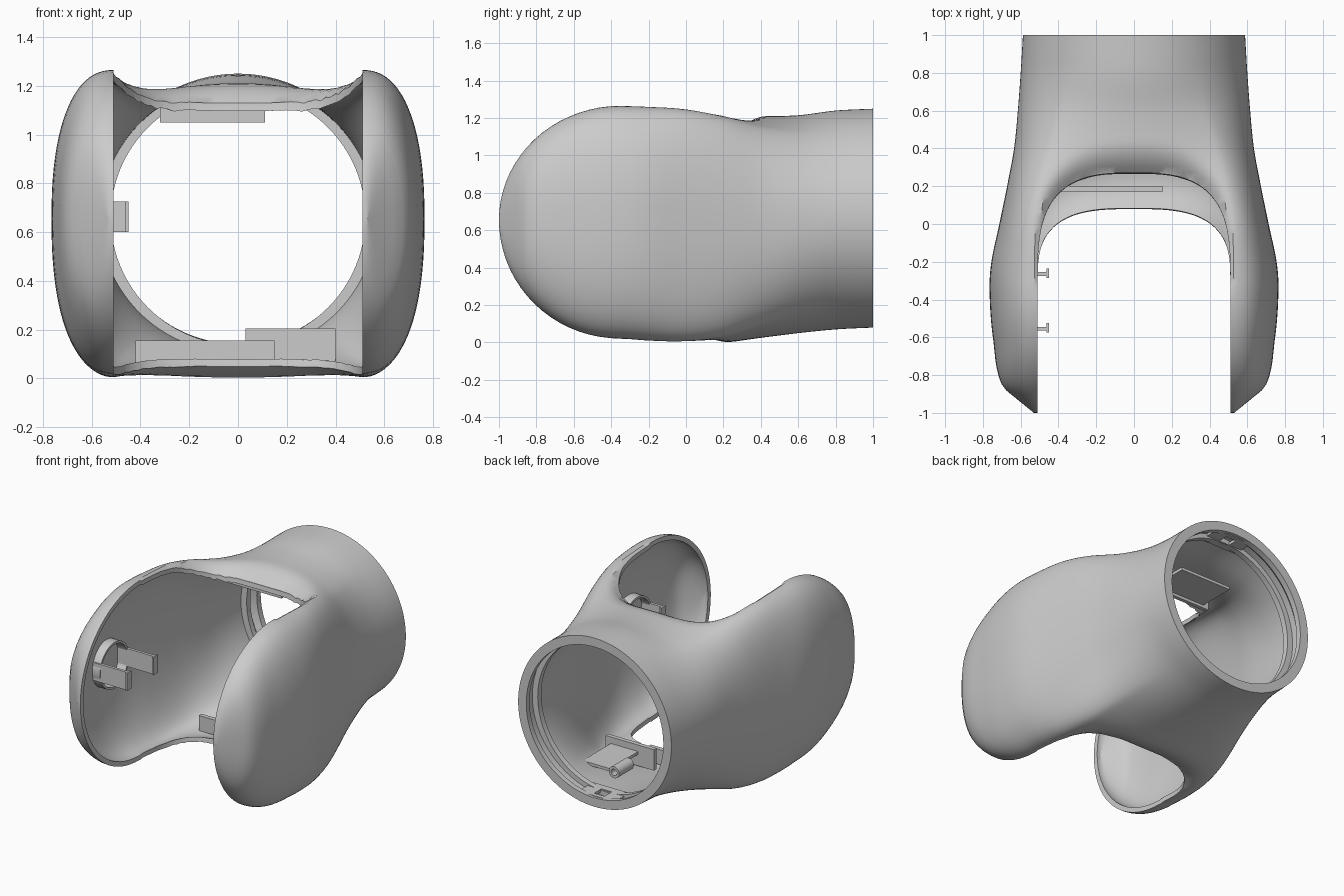
import bpy, bmesh
from math import sin, cos, pi, sqrt

if "Cube" in bpy.data.objects:
    bpy.data.objects.remove(bpy.data.objects["Cube"])

HALF = 0.51      # half gap between the cheeks
N = 36           # samples per half section

# y, half width, bottom z, top z
KEYS = [(-1.0, .53, .02, 1.265), (-.87, .69, .02, 1.265), (-.6, .747, .02, 1.265),
        (-.35, .765, .02, 1.265), (-.2, .755, .01, 1.26), (0, .713, .003, 1.25),
        (.2, .672, .0, 1.235), (.4, .635, .025, 1.212), (.6, .615, .05, 1.215),
        (.8, .60, .07, 1.24), (1.0, .588, .08, 1.25)]


def clamp(v):
    return max(0.0, min(1.0, v))


def lerp_keys(y):
    i = 0
    while i < len(KEYS) - 2 and y > KEYS[i + 1][0]:
        i += 1
    a, b = KEYS[i], KEYS[i + 1]
    p, q = KEYS[max(i - 1, 0)], KEYS[min(i + 2, len(KEYS) - 1)]
    h = b[0] - a[0]
    t = clamp((y - a[0]) / h)
    if i == 0:
        return [a[k] + (b[k] - a[k]) * t for k in (1, 2, 3)]
    res = []
    for k in (1, 2, 3):
        m0 = (b[k] - p[k]) / (b[0] - p[0]) * h
        m1 = (q[k] - a[k]) / (q[0] - a[0] or 1) * h
        res.append((2*t**3 - 3*t*t + 1)*a[k] + (t**3 - 2*t*t + t)*m0
                   + (3*t*t - 2*t**3)*b[k] + (t**3 - t*t)*m1)
    return res


def lip_y(x, end):
    """Front edge of the bridge between the cheeks."""
    u = min(abs(x) / HALF, 1)
    return -.3 + (end + .3) * (1 - u**3) ** (1 / 3)


def section(y, off):
    w, zb, zt = lerp_keys(y)
    if off and y > .96:
        off += .03          # thicker rear rim
    zc = .655
    s = sqrt(max(1 - ((-.35 - y) / (.65 - off)) ** 2, .0004)) if y < -.35 else 1
    w -= off
    up, down = (zt - off - zc) * s, (zc - zb - off) * s
    b = clamp((.85 - y) / .95)
    b = b * b * (3 - 2 * b)
    x0 = min(HALF, w - .006)
    pts = []
    for i in range(4 * N):
        a = 2 * pi * i / (4 * N)
        sx, cz = sin(a), cos(a)
        q = abs(((a + pi / 2) % pi) - pi / 2) / (pi / 2)   # 0 at pole, 1 at side
        if q < .4:
            fx, fz = x0 * q / .4, 1
        else:
            e = (q - .4) / .6 * pi / 2
            fx, fz = x0 + (w - x0) * abs(sin(e)) ** .86, abs(cos(e)) ** .86
        fx *= 1 if sx >= 0 else -1
        fz *= 1 if cz >= 0 else -1
        x = (1 - b) * w * sx + b * fx
        z = (1 - b) * cz + b * fz
        z = zc + z * (up if z > 0 else down)
        # bridge edges curl into the opening
        fade = 1 - min(abs(x) / .52, 1) ** 5
        end, amp = (.27, .1) if cz > 0 else (.08, .05)
        d = clamp(1 - (y - lip_y(x, end)) / .17)
        if y > -.35:
            z -= (amp if cz > 0 else -amp) * d * d * fade * abs(cz) ** .5
        pts.append((x, y, z))
    return pts


def finish(name, bm, angle=35):
    bmesh.ops.recalc_face_normals(bm, faces=bm.faces)
    me = bpy.data.meshes.new(name)
    bm.to_mesh(me)
    bm.free()
    ob = bpy.data.objects.new(name, me)
    bpy.context.collection.objects.link(ob)
    bpy.ops.object.select_all(action='DESELECT')
    bpy.context.view_layer.objects.active = ob
    ob.select_set(True)
    bpy.ops.object.shade_smooth_by_angle(angle=angle * pi / 180)
    return ob


def bridge(bm, a, b):
    for i in range(len(a)):
        j = (i + 1) % len(a)
        bm.faces.new((a[i], a[j], b[j], b[i]))


def loft(bm, rings, caps=True, closed=False):
    loops = [[bm.verts.new(p) for p in r] for r in rings]
    for a, b in zip(loops, loops[1:]):
        bridge(bm, a, b)
    if closed:
        bridge(bm, loops[-1], loops[0])
    elif caps:
        bm.faces.new(loops[0])
        bm.faces.new(loops[-1])


# Shell: outer skin to the rear rim, then back along the inner skin
def stations(off):
    front = [-.35 - (.65 - off) * sin(pi / 2 * (1 - i / 18)) for i in range(18)]
    return front + [-.35 + 1.31 * i / 40 for i in range(41)] + [.975, 1.0]


bm = bmesh.new()
rings = [section(y, 0) for y in stations(0)]
rings += [section(y, .032) for y in reversed(stations(.032))]
loft(bm, rings)
shell = finish("fork_shell", bm)

# U-shaped cutter opening the front between the cheeks
bm = bmesh.new()
rings = []
for z, end in ((-.2, .055), (.06, .08), (1.12, .27), (1.5, .30)):
    r = [(HALF, -1.3, z)]
    for i in range(41):
        a = pi * i / 40
        c, s = cos(a), sin(a)
        r.append((HALF * abs(c) ** .667 * (1 if c > 0 else -1), -.3 + (end + .3) * s ** .667, z))
    r.append((-HALF, -1.3, z))
    rings.append(r)
loft(bm, rings)
cutter = finish("opening_cutter", bm)
cutter.hide_render = True
mod = shell.modifiers.new("opening", 'BOOLEAN')
mod.operation, mod.solver, mod.object = 'DIFFERENCE', 'EXACT', cutter
bpy.context.view_layer.objects.active = shell
bpy.ops.object.modifier_apply(modifier="opening")
bpy.data.objects.remove(cutter)
shell.select_set(True)
bpy.context.view_layer.objects.active = shell
bpy.ops.object.shade_smooth_by_angle(angle=35 * pi / 180)


def box(name, x, y, z):
    bm = bmesh.new()
    loft(bm, [[(x[0], y[0], k), (x[1], y[0], k), (x[1], y[1], k), (x[0], y[1], k)] for k in z])
    return finish(name, bm)


def tube(name, f, ro, ri, lo, hi, n=64):
    """Tube whose ring points come from f(radius, angle, position)."""
    bm = bmesh.new()
    loft(bm, [[f(r, 2 * pi * i / n, p) for i in range(n)]
              for r, p in ((ro, lo), (ro, hi), (ri, hi), (ri, lo))], closed=True)
    return finish(name, bm)


# Ledge inside the rear collar
tube("collar_ledge", lambda r, a, p: (r * cos(a), p, .66 + r * sin(a)), .568, .522, .84, .88, 96)

# Sockets and clips inside the cheeks
for side, tip in ((-1, .45), (1, .56)):
    tube("cheek_socket", lambda r, a, p: (side * p, -.41 + r * cos(a), .66 + r * sin(a)),
         .16, .145, .66, .74, 48)
    for y in (-.265, -.555):
        box("cheek_clip", sorted((side * .74, side * tip)), (y - .01, y + .01), (.6, .725))
        box("cheek_clip_hook", sorted((side * (tip + .012), side * tip)),
            (y - .02, y + .03), (.6, .725))

# Fittings on the inner floor
box("floor_bar", (-.42, .15), (.17, .20), (.05, .155))
box("floor_plate", (.15, .36), (.28, .62), (.14, .16))
box("floor_rail", (.03, .40), (.28, .31), (.06, .205))
tube("floor_pin_tube", lambda r, a, p: (.09 + r * cos(a), p, .165 + r * sin(a)),
     .04, .022, .5, .66, 24)

# Fittings under the roof
box("roof_bar", (-.32, .11), (.32, .345), (1.05, 1.11))
box("roof_plate", (-.28, .11), (.34, .6), (1.07, 1.09))

# Slotted latch plates at the rear, top and bottom
for z in ((.125, .145), (1.18, 1.20)):
    for sx in (-1, 1):
        box("latch_side", sorted((sx * .04, sx * .14)), (.86, .97), z)
    box("latch_front", (-.14, .14), (.82, .87), z)
    box("latch_back", (-.14, .14), (.95, .98), z)
